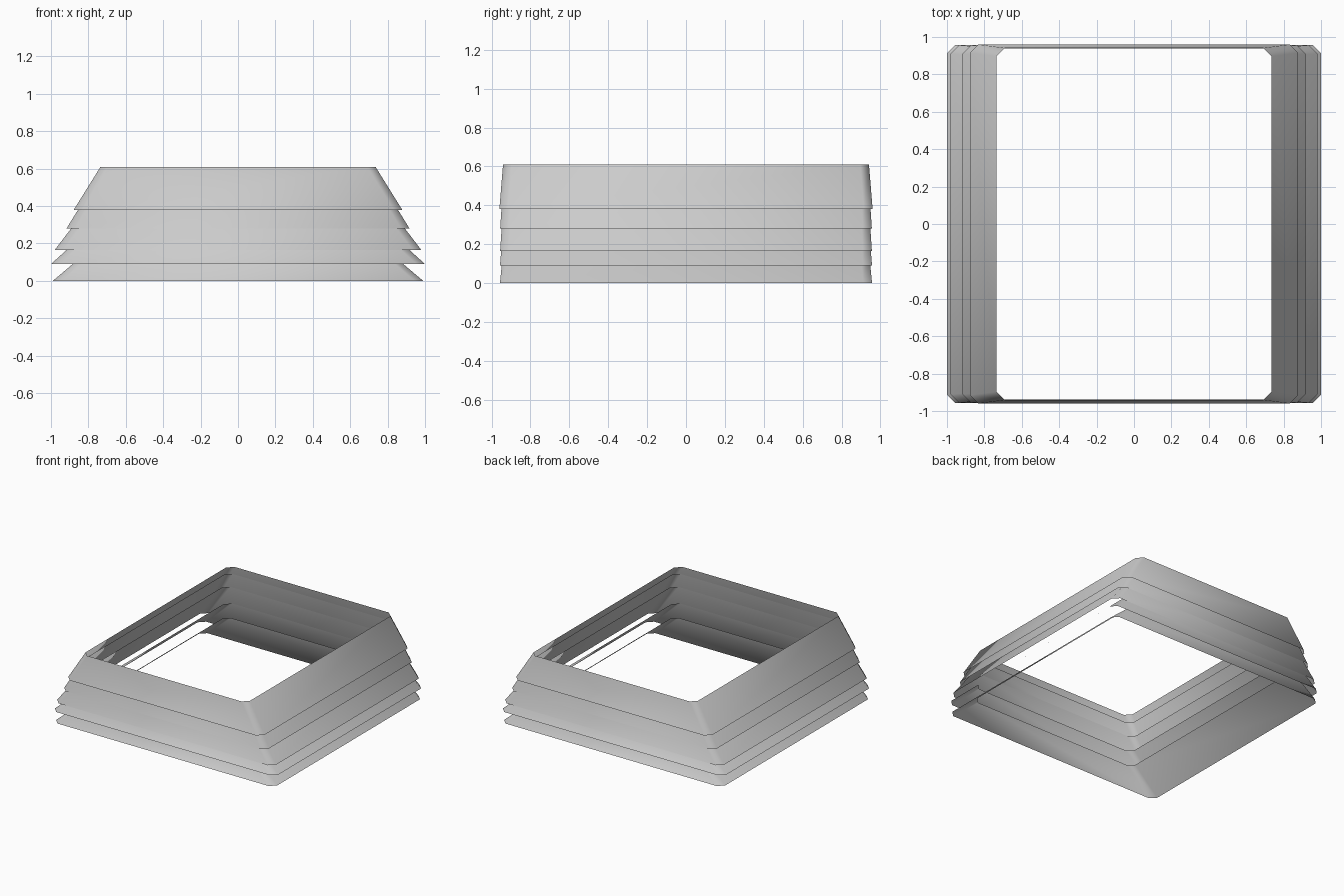
import bpy
import bmesh

if "Cube" in bpy.data.objects:
    bpy.data.objects.remove(bpy.data.objects["Cube"])

CH = 0.045  # corner chamfer


def ring(bm, x, y, z):
    # one quarter corner, walked round all four corners
    pts = [(x, -y + CH), (x, y - CH), (x - CH, y), (-x + CH, y),
           (-x, y - CH), (-x, -y + CH), (-x + CH, -y), (x - CH, -y)]
    return [bm.verts.new((px, py, z)) for px, py in pts]


def skirt(name, bottom, top):
    # open, sloped band joining two chamfered rectangles
    bm = bmesh.new()
    a, b = ring(bm, *bottom), ring(bm, *top)
    n = len(a)
    for i in range(n):
        j = (i + 1) % n
        f = bm.faces.new((a[i], a[j], b[j], b[i]))
        f.smooth = True
    me = bpy.data.meshes.new(name)
    bm.to_mesh(me)
    bm.free()
    ob = bpy.data.objects.new(name, me)
    bpy.context.collection.objects.link(ob)


# overlapping tiers: (half x, half y, z) at the bottom and the top edge
tiers = [
    ((0.99, 0.957, 0.0), (0.765, 0.938, 0.19)),
    ((1.0, 0.957, 0.09), (0.755, 0.938, 0.31)),
    ((0.98, 0.956, 0.165), (0.77, 0.938, 0.44)),
    ((0.917, 0.956, 0.28), (0.75, 0.938, 0.55)),
    ((0.878, 0.96, 0.38), (0.735, 0.941, 0.61)),
]
for k, (bottom, top) in enumerate(tiers, 1):
    skirt(f"tier_{k}", bottom, top)
